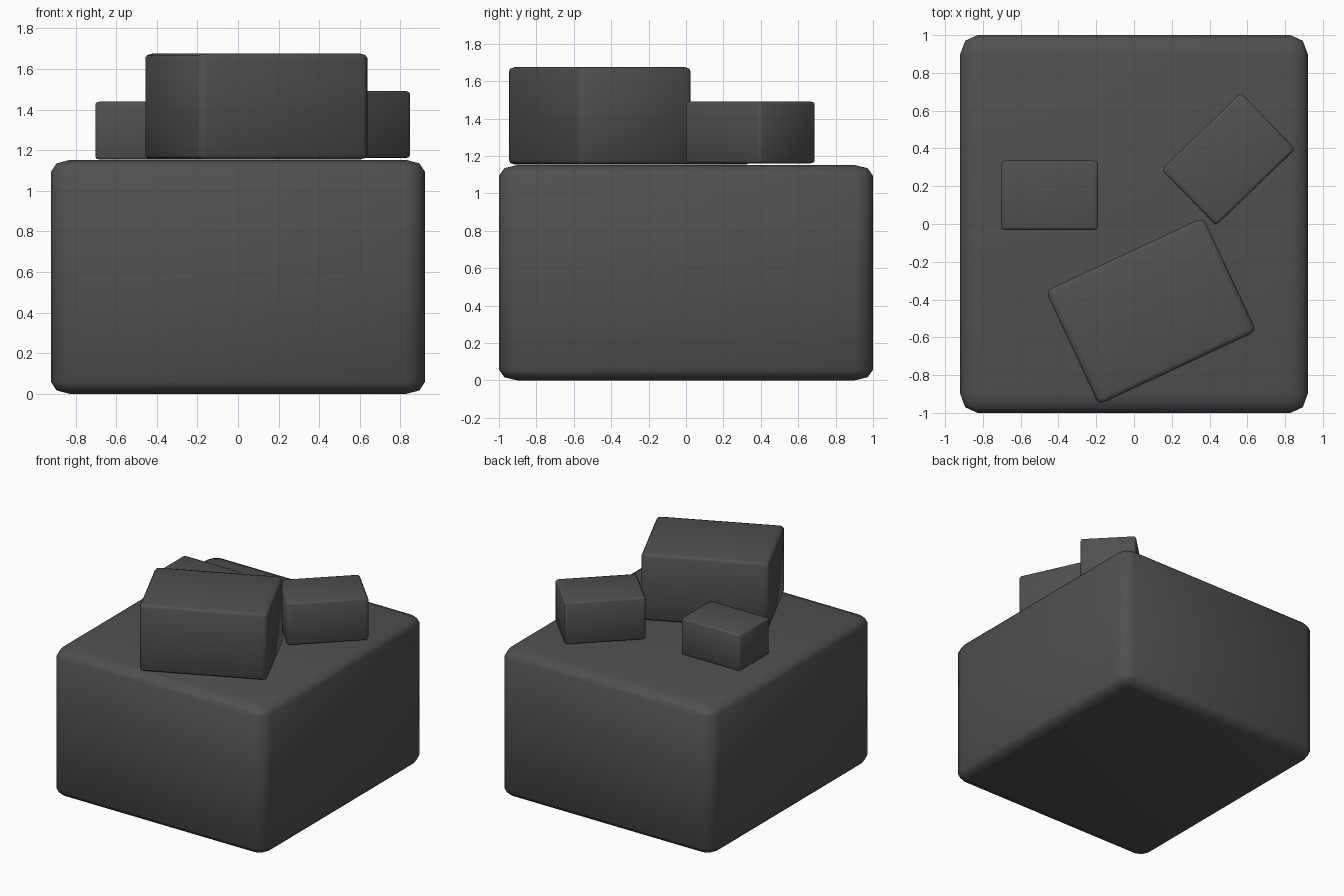
import bpy, bmesh, math

if "Cube" in bpy.data.objects:
    bpy.data.objects.remove(bpy.data.objects["Cube"])

# Single dark grey colour
grey = bpy.data.materials.new("dark grey")
grey.diffuse_color = (0.08, 0.08, 0.08, 1)
grey.use_nodes = True
grey.node_tree.nodes["Principled BSDF"].inputs["Base Color"].default_value = grey.diffuse_color


def rounded_box(name, centre, size, z0, angle=0, bevel=0.04):
    """Unit cube with softened edges, stretched to size and standing on z0."""
    bm = bmesh.new()
    bmesh.ops.create_cube(bm, size=1)
    bmesh.ops.bevel(bm, geom=bm.edges[:], offset=bevel, offset_type='OFFSET',
                    segments=2, profile=0.5, affect='EDGES')
    bmesh.ops.scale(bm, vec=size, verts=bm.verts)
    for f in bm.faces:
        f.smooth = True
    mesh = bpy.data.meshes.new(name)
    bm.to_mesh(mesh)
    bm.free()
    mesh.materials.append(grey)
    ob = bpy.data.objects.new(name, mesh)
    ob.location = (centre[0], centre[1], z0 + size[2] / 2)
    ob.rotation_euler.z = math.radians(angle)
    bpy.context.collection.objects.link(ob)
    return ob


# Large base block
rounded_box("base_block", (0, 0), (1.84, 2.0, 1.152), 0, bevel=0.05)
# Three smaller blocks resting on top
rounded_box("large_top_block", (0.09, -0.461), (0.921, 0.665, 0.52), 1.155, 25)
rounded_box("medium_top_block", (0.5, 0.343), (0.585, 0.415, 0.33), 1.161, 44)
rounded_box("small_top_block", (-0.446, 0.152), (0.512, 0.367, 0.285), 1.154)
